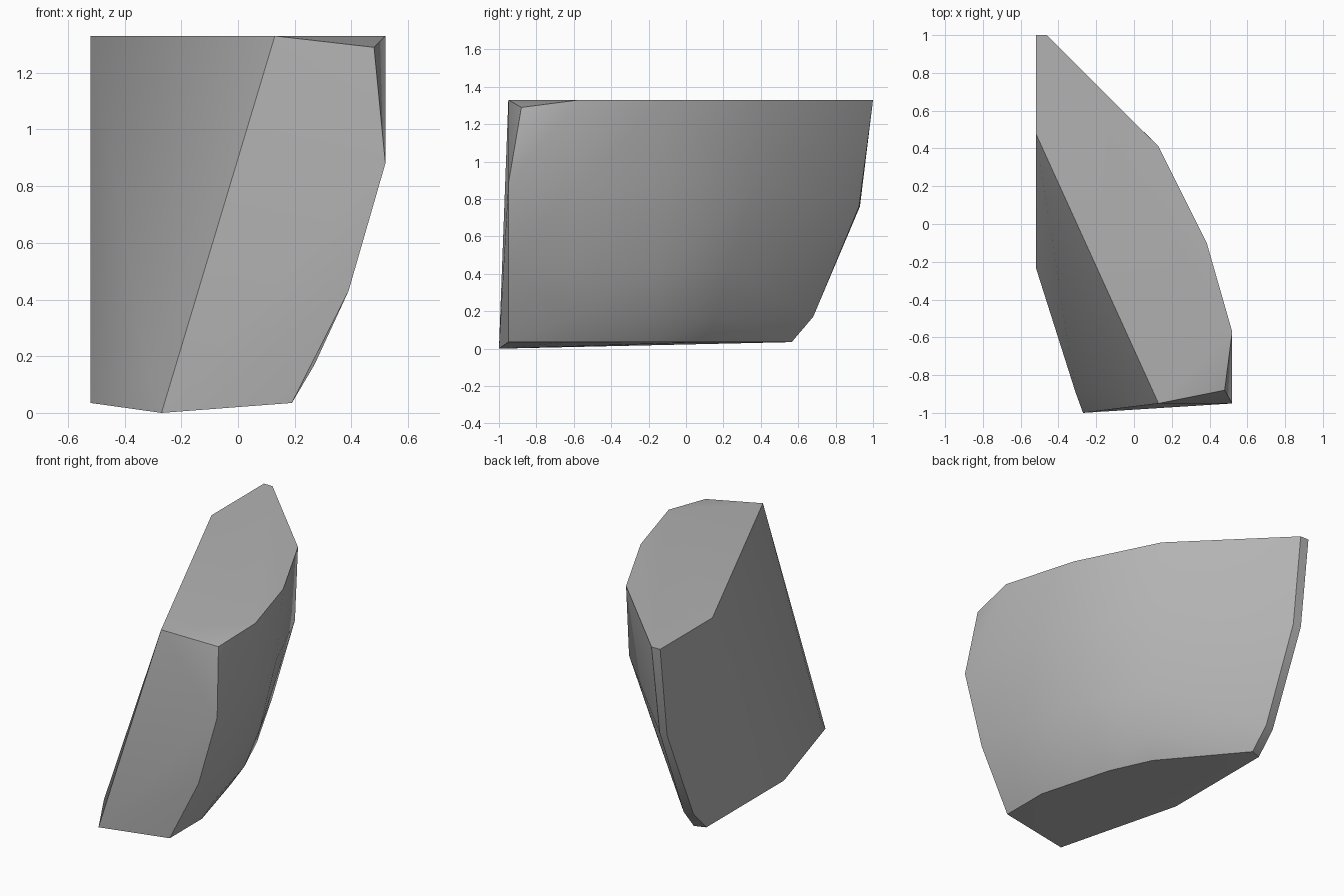
import bpy, bmesh
from math import radians

cube = bpy.data.objects.get("Cube")
if cube:
    bpy.data.objects.remove(cube, do_unlink=True)

# One plain stone colour
stone = bpy.data.materials.new("grey_stone")
colour = (0.45, 0.45, 0.45, 1)
stone.diffuse_color = colour
stone.use_nodes = True
stone.node_tree.nodes["Principled BSDF"].inputs["Base Color"].default_value = colour

LEFT, FRONT, BASE, TOP = -0.52, -0.95, 0.035, 1.33

# Rounded weathered side: (x, y) outlines stacked by height
rounded_side = {
    BASE: [(0.19, FRONT), (0.19, -0.63), (0.06, -0.16), (-0.06, 0.10), (-0.45, 0.565), (LEFT, 0.54)],
    0.17: [(0.27, -0.62), (0.15, -0.15), (0.02, 0.16), (-0.46, 0.68), (LEFT, 0.67)],
    0.43: [(0.39, FRONT), (0.36, -0.61), (0.25, -0.14), (0.07, 0.24)],
    0.76: [(-0.465, 0.925), (LEFT, 0.93)],
    0.88: [(0.52, FRONT), (0.49, -0.58), (0.35, -0.12), (0.13, 0.38)],
    TOP: [(0.52, -0.57), (0.385, -0.10), (0.13, 0.41), (-0.46, 1.0), (LEFT, 1.0)],
}
points = [(x, y, z) for z, ring in rounded_side.items() for x, y in ring]

# Broken faces: left break, front break and the chipped upper corner
points += [(LEFT, -0.23, BASE), (LEFT, 0.48, TOP)]
points += [(-0.27, -1.0, 0.0), (-0.31, -0.89, 0.12), (0.13, FRONT, TOP)]
points += [(0.48, -0.88, 1.29)]

# Wrap the corners in a closed faceted shell
bm = bmesh.new()
for p in points:
    bm.verts.new(p)
hull = bmesh.ops.convex_hull(bm, input=bm.verts)
spare = {g for g in hull["geom_interior"] + hull["geom_unused"]
         if isinstance(g, bmesh.types.BMVert)}
bmesh.ops.delete(bm, geom=list(spare), context="VERTS")
bmesh.ops.dissolve_limit(bm, angle_limit=radians(1), verts=bm.verts, edges=bm.edges)
bmesh.ops.recalc_face_normals(bm, faces=bm.faces)

mesh = bpy.data.meshes.new("rock_shard")
bm.to_mesh(mesh)
bm.free()
mesh.materials.append(stone)
rock = bpy.data.objects.new("rock_shard", mesh)
bpy.context.collection.objects.link(rock)

# Soft weathered faces, crisp broken edges
bpy.ops.object.select_all(action="DESELECT")
rock.select_set(True)
bpy.context.view_layer.objects.active = rock
bpy.ops.object.shade_smooth_by_angle(angle=radians(32))
